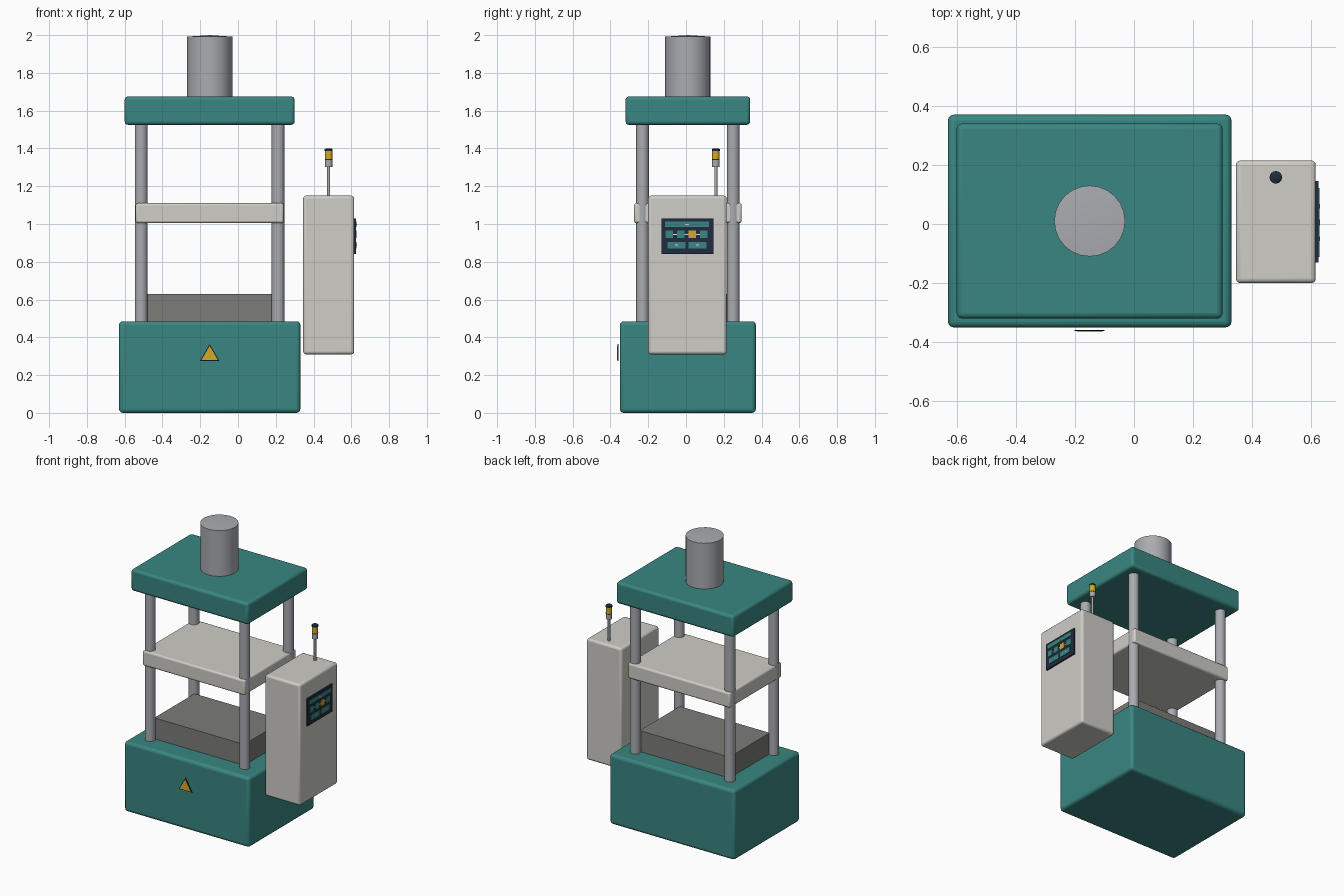
import bpy, bmesh, math
from mathutils import Matrix, Vector

cube = bpy.data.objects.get("Cube")
if cube:
    bpy.data.objects.remove(cube, do_unlink=True)

CX, CY = -0.15, 0.01  # centre of the press frame


def material(name, rgb):
    m = bpy.data.materials.new(name)
    m.use_nodes = True
    m.diffuse_color = (*rgb, 1)
    m.node_tree.nodes["Principled BSDF"].inputs["Base Color"].default_value = (*rgb, 1)
    return m


teal = material("teal paint", (0.04, 0.24, 0.22))
cream = material("pale grey paint", (0.62, 0.61, 0.57))
steel = material("steel", (0.40, 0.41, 0.44))
iron = material("dark grey iron", (0.20, 0.20, 0.19))
navy = material("dark navy", (0.015, 0.025, 0.05))
amber = material("amber", (0.66, 0.40, 0.02))
white = material("white marks", (0.75, 0.78, 0.78))


def finish(name, bm, mat, bevel=0, smooth=True):
    bmesh.ops.recalc_face_normals(bm, faces=bm.faces)
    me = bpy.data.meshes.new(name)
    bm.to_mesh(me)
    bm.free()
    me.materials.append(mat)
    ob = bpy.data.objects.new(name, me)
    bpy.context.collection.objects.link(ob)
    if bevel:
        mod = ob.modifiers.new("rounded edges", "BEVEL")
        mod.width, mod.segments = bevel, 3
    if smooth:
        bpy.ops.object.select_all(action="DESELECT")
        bpy.context.view_layer.objects.active = ob
        ob.select_set(True)
        bpy.ops.object.shade_smooth_by_angle(angle=math.radians(35))
    return ob


def box(name, xs, ys, zs, mat, bevel=0):
    bm = bmesh.new()
    size = [b - a for a, b in (xs, ys, zs)]
    mid = [(a + b) / 2 for a, b in (xs, ys, zs)]
    bmesh.ops.create_cube(bm, size=1, matrix=Matrix.Translation(mid) @ Matrix.Diagonal((*size, 1)))
    return finish(name, bm, mat, bevel, smooth=bevel > 0)


def block(name, half_x, half_y, zs, mat, bevel=0):
    return box(name, (CX - half_x, CX + half_x), (CY - half_y, CY + half_y), zs, mat, bevel)


def lathe(name, x, y, profile, mat, sides=24):
    """Spin (radius, z) points about a vertical axis."""
    bm = bmesh.new()
    verts = [bm.verts.new((x + r, y, z)) for r, z in profile]
    edges = [bm.edges.new(pair) for pair in zip(verts, verts[1:])]
    bmesh.ops.spin(bm, geom=verts + edges, cent=(x, y, 0), axis=(0, 0, 1),
                   angle=math.tau, steps=sides)
    bmesh.ops.remove_doubles(bm, verts=bm.verts, dist=0.0001)
    return finish(name, bm, mat)


def cylinder(name, x, y, r, z0, z1, mat, dome=0):
    return lathe(name, x, y, [(0, z0), (r, z0), (r, z1 - dome), (0, z1)], mat)


# Press frame
block("base", 0.48, 0.36, (0, 0.485), teal, 0.02)
block("crown", 0.45, 0.33, (1.525, 1.675), teal, 0.018)
block("moving_platen", 0.392, 0.285, (1.005, 1.11), cream, 0.012)
block("lower_bed", 0.345, 0.22, (0.48, 0.63), iron)
cylinder("ram_cylinder", CX, CY, 0.12, 1.67, 2.0, steel, dome=0.008)
for sx, side in ((-1, "right"), (1, "left")):
    for sy, end in ((-1, "front"), (1, "back")):
        cylinder(f"{end}_{side}_column", CX + sx * 0.3625, CY + sy * 0.24, 0.034, 0.48, 1.53, steel)

# Control cabinet and its screen
box("control_cabinet", (0.345, 0.615), (-0.2, 0.215), (0.31, 1.15), cream, 0.015)
box("screen", (0.61, 0.625), (-0.13, 0.145), (0.84, 1.03), navy)


def tile(name, y0, y1, z0, z1, mat, depth=0.628):
    box(name, (0.62, depth), (y0, y1), (z0, z1), mat)


tile("screen_header", -0.112, 0.122, 0.985, 1.012, teal)
tile("header_mark", -0.005, 0.015, 0.995, 1.0, white, 0.63)
tile("flow_line", -0.1, 0.11, 0.942, 0.947, white, 0.626)
for i in range(4):
    y = -0.088 + i * 0.0605
    tile(f"flow_tile_{i + 1}", y - 0.02, y + 0.02, 0.925, 0.965, amber if i == 2 else teal)
for i, y in enumerate((-0.05, 0.06)):
    tile(f"screen_button_{i + 1}", y - 0.048, y + 0.048, 0.87, 0.906, teal)
    tile(f"button_mark_{i + 1}", y - 0.008, y + 0.008, 0.886, 0.891, white, 0.63)

# Signal lamp
LX, LY = 0.48, 0.158
cylinder("lamp_pole", LX, LY, 0.008, 1.14, 1.31, steel)
cylinder("lamp_socket", LX, LY, 0.02, 1.303, 1.34, steel)
cylinder("lamp_seal", LX, LY, 0.0205, 1.338, 1.343, navy)
cylinder("lamp_lens", LX, LY, 0.02, 1.342, 1.386, amber)
lathe("lamp_cap", LX, LY, [(0, 1.386), (0.021, 1.386), (0.021, 1.396), (0.015, 1.4), (0, 1.4)], navy)


# Warning triangle on the front of the base
def triangle(name, width, y0, y1, mat):
    bm = bmesh.new()
    height = width * 0.866
    mid = Vector((CX, y0, 0.305))
    points = ((-width / 2, -height / 3), (width / 2, -height / 3), (0, height * 2 / 3))
    face = bm.faces.new([bm.verts.new(mid + Vector((x, 0, z))) for x, z in points])
    out = bmesh.ops.extrude_face_region(bm, geom=[face])["geom"]
    bmesh.ops.translate(bm, verts=[v for v in out if isinstance(v, bmesh.types.BMVert)],
                        vec=(0, y1 - y0, 0))
    finish(name, bm, mat, smooth=False)


triangle("warning_sign_border", 0.102, -0.358, -0.362, navy)
triangle("warning_sign", 0.086, -0.361, -0.364, amber)
